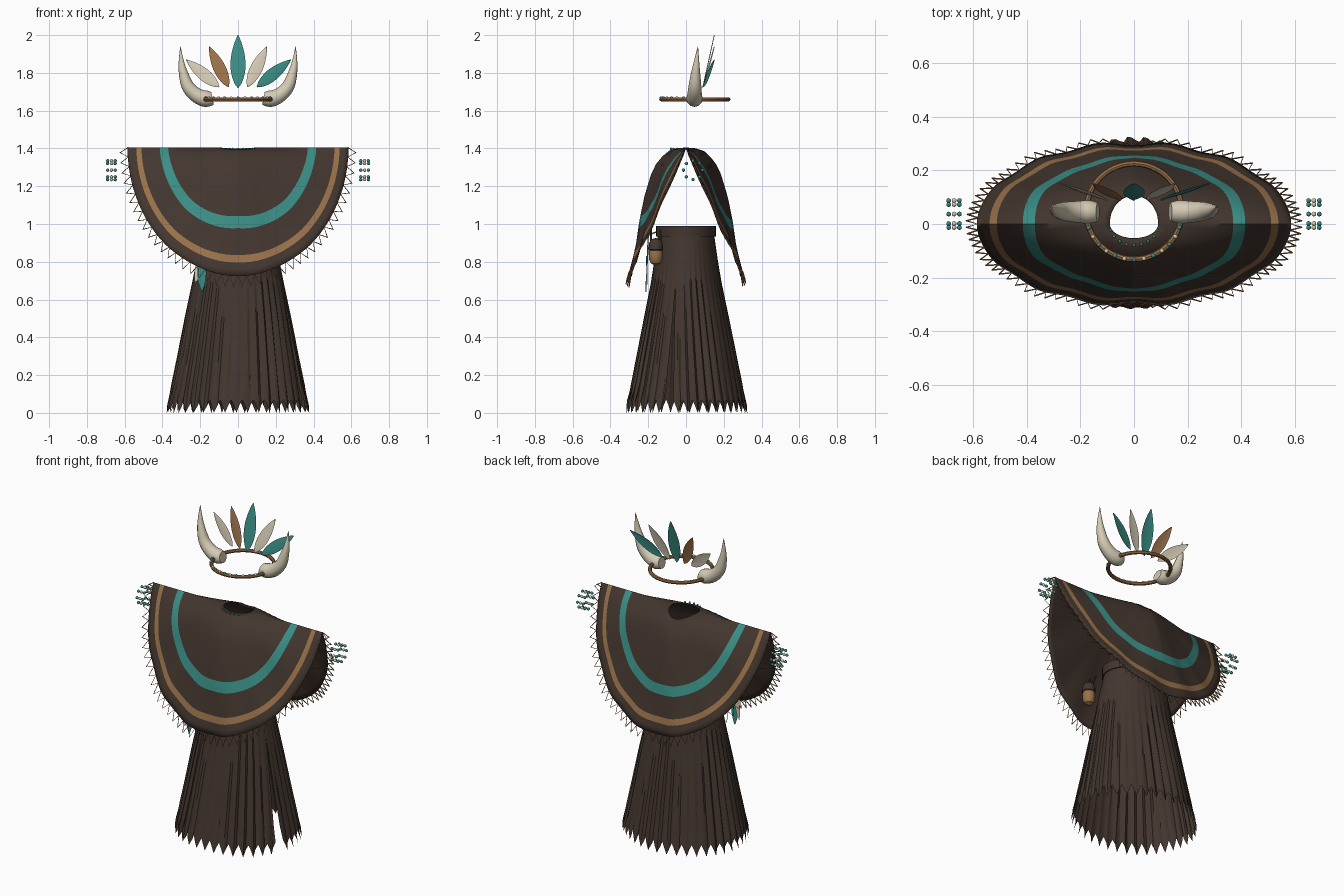
import bpy, bmesh, math
from mathutils import Vector

if "Cube" in bpy.data.objects:
    bpy.data.objects.remove(bpy.data.objects["Cube"], do_unlink=True)


def material(name, rgb):
    m = bpy.data.materials.new(name)
    m.use_nodes = True
    m.diffuse_color = (*rgb, 1)
    bsdf = m.node_tree.nodes["Principled BSDF"]
    bsdf.inputs["Base Color"].default_value = (*rgb, 1)
    bsdf.inputs["Roughness"].default_value = 0.8
    return m


BROWN = material("dark_brown_cloth", (0.056, 0.037, 0.028))
TEAL = material("teal", (0.042, 0.27, 0.235))
TAN = material("tan_leather", (0.32, 0.165, 0.068))
CREAM = material("cream_bone", (0.66, 0.6, 0.46))


def add_object(name, mesh, mats, angle=40):
    for m in mats:
        mesh.materials.append(m)
    ob = bpy.data.objects.new(name, mesh)
    bpy.context.collection.objects.link(ob)
    bpy.ops.object.select_all(action="DESELECT")
    ob.select_set(True)
    bpy.context.view_layer.objects.active = ob
    bpy.ops.object.shade_smooth_by_angle(angle=math.radians(angle))
    return ob


def grid(name, rows, cols, point, mats, wrap=False, rule=None, angle=40):
    """Surface through point(row, col); rule(row) picks the material slot."""
    bm = bmesh.new()
    vs = [[bm.verts.new(point(i, j)) for j in range(cols)] for i in range(rows)]
    for i in range(rows - 1):
        for j in range(cols if wrap else cols - 1):
            k = (j + 1) % cols
            f = bm.faces.new((vs[i][j], vs[i + 1][j], vs[i + 1][k], vs[i][k]))
            f.material_index = rule(i) if rule else 0
    mesh = bpy.data.meshes.new(name)
    bm.to_mesh(mesh)
    bm.free()
    return add_object(name, mesh, mats, angle)


def tube(name, points, radii, mat, cyclic=False, sides=2, smooth=False):
    cu = bpy.data.curves.new(name, "CURVE")
    cu.dimensions = "3D"
    cu.bevel_depth, cu.bevel_resolution, cu.use_fill_caps = 1, sides, True
    sp = cu.splines.new("NURBS" if smooth else "POLY")
    sp.points.add(len(points) - 1)
    for p, co, r in zip(sp.points, points, radii):
        p.co, p.radius = (*co, 1), r
    sp.use_cyclic_u = cyclic
    if smooth:
        sp.use_endpoint_u, sp.order_u, sp.resolution_u = True, 3, 6
    tmp = bpy.data.objects.new(name + "_curve", cu)
    bpy.context.collection.objects.link(tmp)
    bpy.context.view_layer.update()
    mesh = bpy.data.meshes.new_from_object(
        tmp.evaluated_get(bpy.context.evaluated_depsgraph_get()))
    bpy.data.objects.remove(tmp, do_unlink=True)
    mesh.materials.clear()
    return add_object(name, mesh, [mat])


def beads(name, centres, radius, mat):
    bm = bmesh.new()
    for c in centres:
        new = bmesh.ops.create_icosphere(bm, subdivisions=2, radius=radius)["verts"]
        bmesh.ops.translate(bm, verts=new, vec=c)
    mesh = bpy.data.meshes.new(name)
    bm.to_mesh(mesh)
    bm.free()
    return add_object(name, mesh, [mat], 60)


def feather(name, base, tip, width, mat):
    base, tip = Vector(base), Vector(tip)
    side = (tip - base).cross(Vector((0, 1, 0))).normalized()
    n = 12

    def point(i, j):
        t = i / n
        half = width / 2 * (math.sin(math.pi * t ** 0.85) ** 0.8 if 0 < i < n else 0.05)
        return base.lerp(tip, t) + side * half * (j - 1) + Vector((0, -0.004 * (j == 1), 0))
    return grid(name, n + 1, 3, point, [mat], angle=60)


def spin(name, profile, centre, mat, cols=20):
    def point(i, j):
        a = math.tau * j / cols
        r, z = profile[i]
        return (centre[0] + r * math.cos(a), centre[1] + r * math.sin(a), z)
    return grid(name, len(profile), cols, point, [mat], wrap=True)


# Poncho: an oval cloth folded over the shoulder line
DRAPE = [(0, 0, 0), (.05, .05, .004), (.1, .097, .02), (.17, .15, .07), (.245, .185, .14),
         (.37, .222, .26), (.505, .25, .39), (.7, .28, .58), (.8, .3, .68), (.9, .315, .78)]


def drape(s):
    for (a, y0, d0), (b, y1, d1) in zip(DRAPE, DRAPE[1:]):
        if s <= b:
            u = (s - a) / (b - a)
            return y0 + (y1 - y0) * u, d0 + (d1 - d0) * u
    return DRAPE[-1][1:]


def poncho_point(t, a):
    c, sn = math.cos(a), math.sin(a)
    front = sn < 0
    neck = 0.055 if front else 0.115
    s = (neck + (0.8 - neck) * t) * abs(sn)
    y, d = drape(s)
    w = min(1, t) * min(1, 1.5 * abs(c))
    y += (s * 0.375 - y) * w
    d += (s * 0.85 - d) * w
    y += 0.008 * t * t * math.cos(14 * a) * abs(sn)
    return Vector(((0.09 + 0.495 * t) * c, -y if front else y, 1.405 - d))


RINGS = [0, .05, .11, .18, .26, .34, .42, .5, .565, .61, .655, .71, .78, .85, .905, .95, 1]
COLS = 96


def band(i):
    mid = (RINGS[i] + RINGS[i + 1]) / 2
    return 1 if .565 < mid < .655 else 2 if .85 < mid < .905 else 0


poncho = grid("poncho", len(RINGS), COLS,
              lambda i, j: poncho_point(RINGS[i], math.tau * j / COLS),
              [BROWN, TEAL, TAN], wrap=True, rule=band, angle=60)
shell = poncho.modifiers.new("thickness", "SOLIDIFY")
shell.thickness, shell.offset = 0.006, -1
shell.material_offset = shell.material_offset_rim = -2

# Zigzag cord along the poncho hem
TEETH = 84
zigzag = [poncho_point(1.08 if k % 2 else 0.995, math.tau * k / (2 * TEETH))
          for k in range(2 * TEETH)]
tube("poncho_hem_zigzag", zigzag, [0.003] * len(zigzag), TAN, cyclic=True, sides=0)

# Neck beads around the front of the collar
collar = [math.radians(190 + 16 * k) for k in range(11)]
beads("collar_beads", [(0.1 * math.cos(a), 0.02 + 0.1 * math.sin(a), 1.398) for a in collar],
      0.006, TEAL)

# Skirt: pleated cone with a pointed hem and one slit
SKIRT = [(.99, .185, .15, 0), (.93, .19, .151, 0), (.8, .22, .168, .001), (.68, .242, .186, .003),
         (.5, .278, .221, .005), (.3, .315, .259, .007), (.15, .345, .288, .008), (0, .368, .312, .009)]
PLEATS, SLIT = 38, -0.3


def skirt_point(i, j):
    z, rx, ry, amp = SKIRT[i]
    if i == len(SKIRT) - 1:
        z = (0.07, 0.04, 0.0, 0.04)[j % 4]
    gap = 0.09 * max(0, 0.68 - z) / 0.68
    a = SLIT + gap + (math.tau - 2 * gap) * j / (PLEATS * 4)
    k = amp * (0.0, 0.8, 1.0, -0.4)[j % 4] * (1 + 0.5 * math.sin(5 * a))
    return ((rx + k) * math.cos(a), (ry + k) * math.sin(a), z)


grid("skirt", len(SKIRT), PLEATS * 4 + 1, skirt_point, [BROWN], angle=25)

# Waistband
BELT = [(.935, 0), (.935, .008), (.99, .008), (.99, 0)]
grid("waistband", 4, 48, lambda i, j: (
    (.188 + BELT[3 - i][1]) * math.cos(math.tau * j / 48),
    (.15 + BELT[3 - i][1]) * math.sin(math.tau * j / 48), BELT[3 - i][0]), [BROWN], wrap=True)

# Gourd pouch on the left hip
POUCH = (0.2, -0.16)
spin("pouch_cap", [(.001, .925), (.022, .92), (.036, .9), (.038, .865), (.034, .86)], POUCH, BROWN)
spin("pouch_gourd", [(.034, .862), (.037, .84), (.035, .81), (.025, .79), (.001, .78)], POUCH, TAN)
for n, dx in (("front", -0.025), ("rear", 0.025)):
    tube("pouch_strap_" + n, [(POUCH[0], POUCH[1] + dx, .9), (POUCH[0] - .03, POUCH[1] + dx, .97)],
         [.006, .006], BROWN)

# Feather charm on the right hip
tube("charm_cord", [(-.17, -.13, .97), (-.19, -.2, .94), (-.195, -.205, .79)], [.004] * 3, TAN)
feather("charm_teal_feather", (-.195, -.207, .83), (-.19, -.21, .64), .05, TEAL)
feather("charm_cream_feather", (-.205, -.202, .82), (-.225, -.205, .68), .03, CREAM)

# Headband with beads along the front
HEAD = Vector((0, 0.047, 1.66))
ring = [HEAD + Vector((.178 * math.cos(math.tau * k / 48), .178 * math.sin(math.tau * k / 48), 0))
        for k in range(48)]
tube("headband", ring, [0.011] * 48, TAN, cyclic=True)
studs = [HEAD + Vector((.18 * math.cos(a), .18 * math.sin(a), .008))
         for a in (math.radians(200 + 11.7 * k) for k in range(13))]
beads("headband_teal_beads", studs[::2], 0.008, TEAL)
beads("headband_cream_beads", studs[1::2], 0.008, CREAM)

# Horns and wrist beads, mirrored
HORN = [(.135, .045, 1.665, .034), (.16, .045, 1.66, .046), (.21, .045, 1.672, .04),
        (.265, .047, 1.72, .035), (.288, .05, 1.79, .026), (.302, .056, 1.86, .014),
        (.305, .063, 1.94, .001)]
for side, s in (("left", 1), ("right", -1)):
    tube(side + "_horn", [(s * p[0], p[1], p[2]) for p in HORN], [p[3] for p in HORN],
         CREAM, sides=4, smooth=True)
    for n, x, mat in (("inner", .65, TEAL), ("middle", .67, CREAM), ("outer", .69, TEAL)):
        beads(f"{side}_wrist_beads_{n}",
              [(s * x, .037 + .05 * math.cos(k * math.pi / 4), 1.285 + .05 * math.sin(k * math.pi / 4))
               for k in range(8)], 0.009, mat)

# Feather fan on the headband
FAN = [("far_right", -.1, 1.725, -.275, 1.87, CREAM), ("right", -.05, 1.725, -.153, 1.94, TAN),
       ("centre", 0, 1.72, 0, 2.0, TEAL), ("left", .05, 1.725, .153, 1.94, CREAM),
       ("far_left", .1, 1.725, .28, 1.87, TEAL)]
for n, x0, z0, x1, z1, mat in FAN:
    feather(n + "_feather", (x0, .09, z0), (x1, .152, z1), .08 if n == "centre" else .066, mat)
